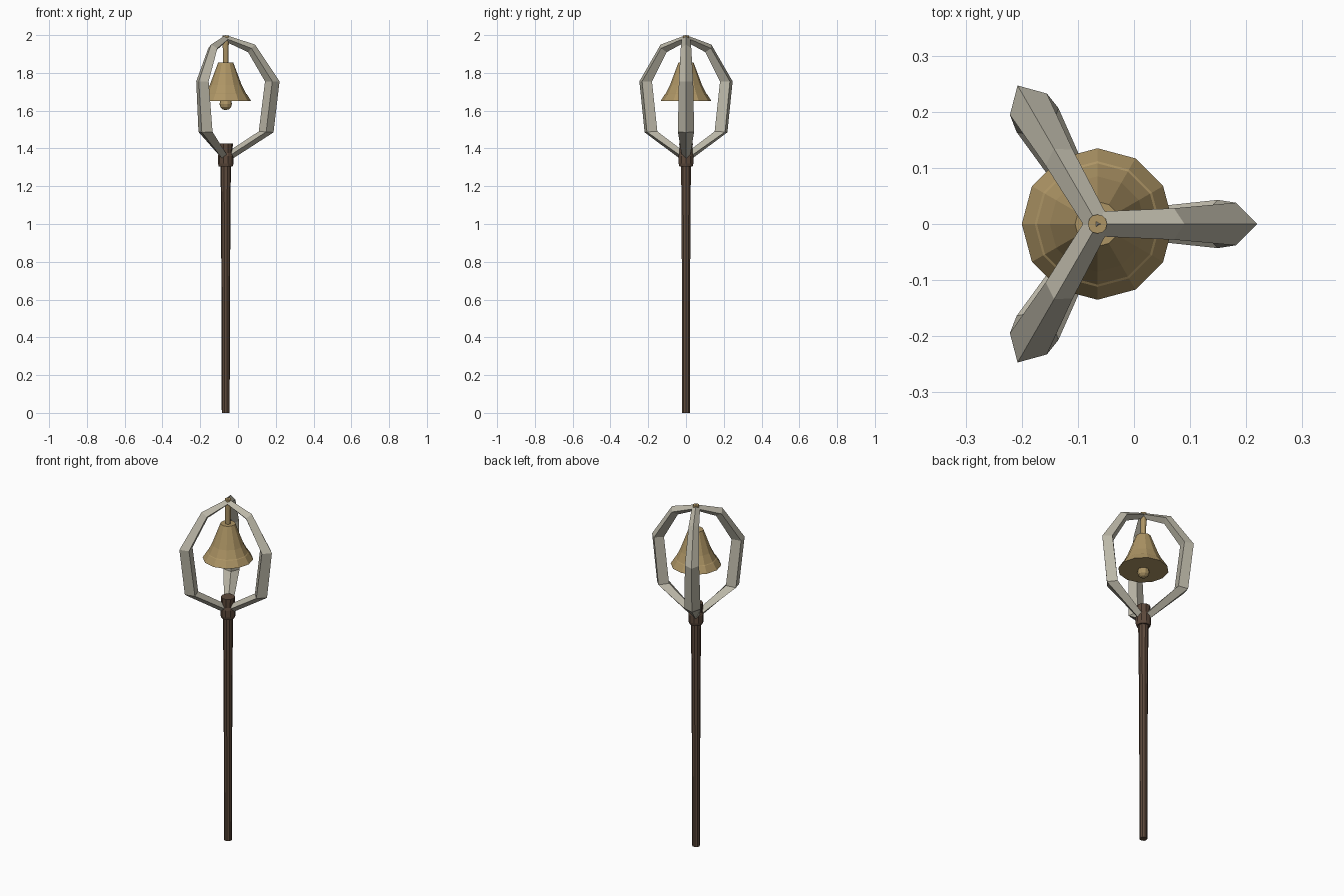
import bpy, bmesh
from math import sin, cos, pi
from mathutils import Vector

cube = bpy.data.objects.get("Cube")
if cube:
    bpy.data.objects.remove(cube, do_unlink=True)

AXIS = -0.065  # x of the staff, off centre because of the three ribs


def material(name, rgb):
    m = bpy.data.materials.new(name)
    m.use_nodes = True
    m.diffuse_color = (*rgb, 1)
    m.node_tree.nodes["Principled BSDF"].inputs["Base Color"].default_value = (*rgb, 1)
    return m


WOOD = material("dark wood", (0.11, 0.068, 0.045))
BRASS = material("aged brass", (0.42, 0.30, 0.13))
BONE = material("pale grey", (0.50, 0.475, 0.39))


def loft(name, rings, mat):
    """Skin a list of equal-length point rings and cap both ends."""
    bm = bmesh.new()
    loops = [[bm.verts.new(p) for p in ring] for ring in rings]
    n = len(loops[0])
    for a, b in zip(loops, loops[1:]):
        for i in range(n):
            j = (i + 1) % n
            bm.faces.new((a[i], a[j], b[j], b[i]))
    bm.faces.new(loops[0])
    bm.faces.new(loops[-1])
    bmesh.ops.recalc_face_normals(bm, faces=bm.faces)
    mesh = bpy.data.meshes.new(name)
    bm.to_mesh(mesh)
    bm.free()
    mesh.materials.append(mat)
    ob = bpy.data.objects.new(name, mesh)
    ob.location.x = AXIS
    bpy.context.collection.objects.link(ob)
    return ob


def lathe(name, profile, sides, mat):
    """Turn (radius, height) points around the staff axis."""
    rings = [[(r * cos(2 * pi * i / sides), r * sin(2 * pi * i / sides), z)
              for i in range(sides)] for r, z in profile]
    return loft(name, rings, mat)


# Wooden staff with a collar and a thicker socket
lathe("staff", [(0.021, 0), (0.022, 0.55), (0.024, 0.87), (0.025, 1.1), (0.028, 1.32)], 10, WOOD)
lathe("collar", [(0.037, 1.305), (0.041, 1.32), (0.041, 1.36), (0.037, 1.375)], 10, WOOD)
lathe("socket", [(0.034, 1.35), (0.038, 1.425)], 10, WOOD)

# Bell, hanger and clapper
lathe("bell", [(0.135, 1.65), (0.112, 1.687), (0.108, 1.69), (0.085, 1.735), (0.04, 1.855)], 12, BRASS)
lathe("hanger", [(0.014, 1.84), (0.017, 1.998)], 12, BRASS)
clapper = [(max(0.033 * sin(pi * k / 6), 0.002), 1.636 - 0.033 * cos(pi * k / 6)) for k in range(7)]
lathe("clapper", clapper, 10, BRASS)

# Ribs: diamond section along a bent path, as (outer r, z, inner r, z, half width)
RIB = [(0.02, 1.335, 0.015, 1.385, 0.022),
       (0.253, 1.485, 0.175, 1.49, 0.043),
       (0.285, 1.755, 0.208, 1.755, 0.038),
       (0.155, 1.95, 0.118, 1.91, 0.028),
       (0.0, 2.0, 0.0, 1.965, 0.022)]
for k, label in enumerate(("left", "back_right", "front_right")):
    a = 2 * pi * k / 3
    out, side = Vector((cos(a), sin(a), 0)), Vector((-sin(a), cos(a), 0))
    rings = []
    for ro, zo, ri, zi, w in RIB:
        outer = out * ro + Vector((0, 0, zo))
        inner = out * ri + Vector((0, 0, zi))
        mid = (outer + inner) / 2
        rings.append([outer, mid + side * w, inner, mid - side * w])
    loft("rib_" + label, rings, BONE)
